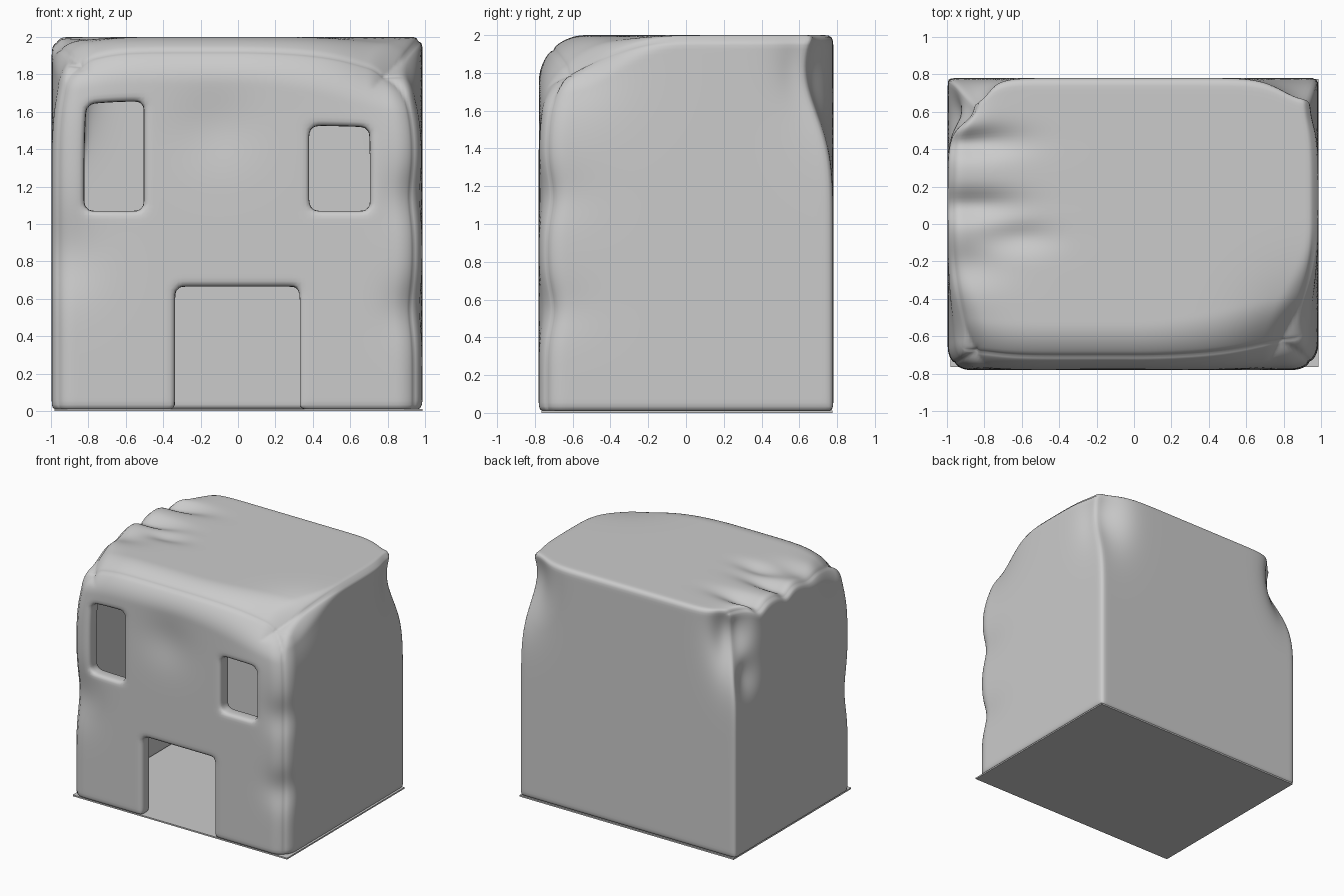
import bpy, math
from mathutils import Vector

if "Cube" in bpy.data.objects:
    bpy.data.objects.remove(bpy.data.objects["Cube"])


def box(name, lo, hi):
    lo, hi = Vector(lo), Vector(hi)
    bpy.ops.mesh.primitive_cube_add(size=1, location=(lo + hi) / 2)
    o = bpy.context.object
    o.name = name
    o.scale = hi - lo
    bpy.ops.object.transform_apply(location=True, rotation=False, scale=True)
    return o


def cut(target, cutter):
    m = target.modifiers.new("cut", 'BOOLEAN')
    m.operation = 'DIFFERENCE'
    m.solver = 'EXACT'
    m.object = cutter
    cutter.hide_render = True


# floor plate
box("floor_plate", (-0.98, -0.765, 0), (0.985, 0.775, 0.012))

# hollow house shell with window and door openings
house = box("house_shell", (-0.995, -0.78, 0.006), (0.985, 0.78, 2.0))
cutters = [
    box("room_cutter", (-0.875, -0.66, -0.3), (0.865, 0.66, 1.88)),
    box("left_window_cutter", (-0.82, -1, 1.07), (-0.505, -0.5, 1.655)),
    box("right_window_cutter", (0.38, -1, 1.07), (0.705, -0.5, 1.525)),
    box("door_cutter", (-0.335, -1, -0.3), (0.33, -0.5, 0.665)),
]
for c in cutters:
    cut(house, c)

# even clay-like surface with softened edges
m = house.modifiers.new("remesh", 'REMESH')
m.mode = 'VOXEL'
m.voxel_size = 0.022
m = house.modifiers.new("soften", 'SMOOTH')
m.factor = 0.5
m.iterations = 5
bpy.ops.object.select_all(action='DESELECT')
house.select_set(True)
bpy.context.view_layer.objects.active = house
bpy.ops.object.convert(target='MESH')
for c in cutters:
    bpy.data.objects.remove(c)


def round_edge(p, i, si, ei, j, sj, ej, r):
    """Bend the box edge where two faces meet into an arc of radius r."""
    a = si * p[i] - (ei - r)
    b = sj * p[j] - (ej - r)
    if a > 0 and b > 0:
        k = max(a, b) / math.hypot(a, b)
        p[i] = si * (ei - r + a * k)
        p[j] = sj * (ej - r + b * k)


def ramp(x, a, b):
    t = min(1, max(0, (x - a) / (b - a)))
    return t * t * (3 - 2 * t)


# sculpt strokes: centre, radii, push
strokes = [
    ((0.98, 0.78, 1.82), (0.22, 0.25, 0.33), (-0.05, -0.14, 0)),     # back right notch
    ((-1.0, 0.78, 1.85), (0.20, 0.22, 0.33), (0.15, -0.15, -0.02)),  # back left notch
    ((-1.0, 0.60, 1.45), (0.20, 0.12, 0.15), (0.05, 0, 0)),          # left side dent
    ((0.98, -0.72, 1.95), (0.35, 0.35, 0.32), (-0.07, 0.06, -0.09)), # front right top
    ((-0.98, -0.72, 1.95), (0.25, 0.3, 0.3), (0.05, 0.03, -0.06)),   # front left top
    ((-0.88, 0.44, 2.0), (0.26, 0.08, 0.2), (0, 0, -0.06)),          # roof finger marks
    ((-0.88, 0.10, 2.0), (0.26, 0.08, 0.2), (0, 0, -0.06)),
    ((-0.62, -0.07, 2.0), (0.18, 0.08, 0.2), (0, 0, -0.035)),
    ((-0.90, -0.22, 2.0), (0.2, 0.12, 0.2), (0, 0, -0.04)),
    ((-0.12, -0.78, 1.52), (0.22, 0.2, 0.2), (0, 0.025, 0)),         # front dents
    ((-0.95, -0.78, 0.85), (0.2, 0.25, 0.22), (0, 0.045, 0)),
    ((0.95, -0.78, 0.55), (0.15, 0.25, 0.15), (-0.02, 0.035, 0)),
    ((0.95, -0.78, 1.15), (0.15, 0.25, 0.15), (-0.02, 0.03, 0)),
]
for v in house.data.vertices:
    p = v.co
    round_edge(p, 1, -1, 0.78, 2, 1, 2.0, 0.25 + 0.13 * ramp(p.x, 0, 1))
    round_edge(p, 0, -1, 0.995, 1, -1, 0.78, 0.12)
    round_edge(p, 0, 1, 0.985, 1, -1, 0.78, 0.14)
    front = 1 - ramp(p.y, -0.7, 0)
    round_edge(p, 0, -1, 0.995, 2, 1, 2.0, 0.08 + 0.12 * front)
    round_edge(p, 0, 1, 0.985, 2, 1, 2.0, 0.05 + 0.2 * front)
    base = p.copy()
    for c, r, d in strokes:
        q = sum(((base[k] - c[k]) / r[k]) ** 2 for k in range(3))
        if q < 9:
            p += Vector(d) * math.exp(-q)

bpy.ops.object.shade_smooth()
